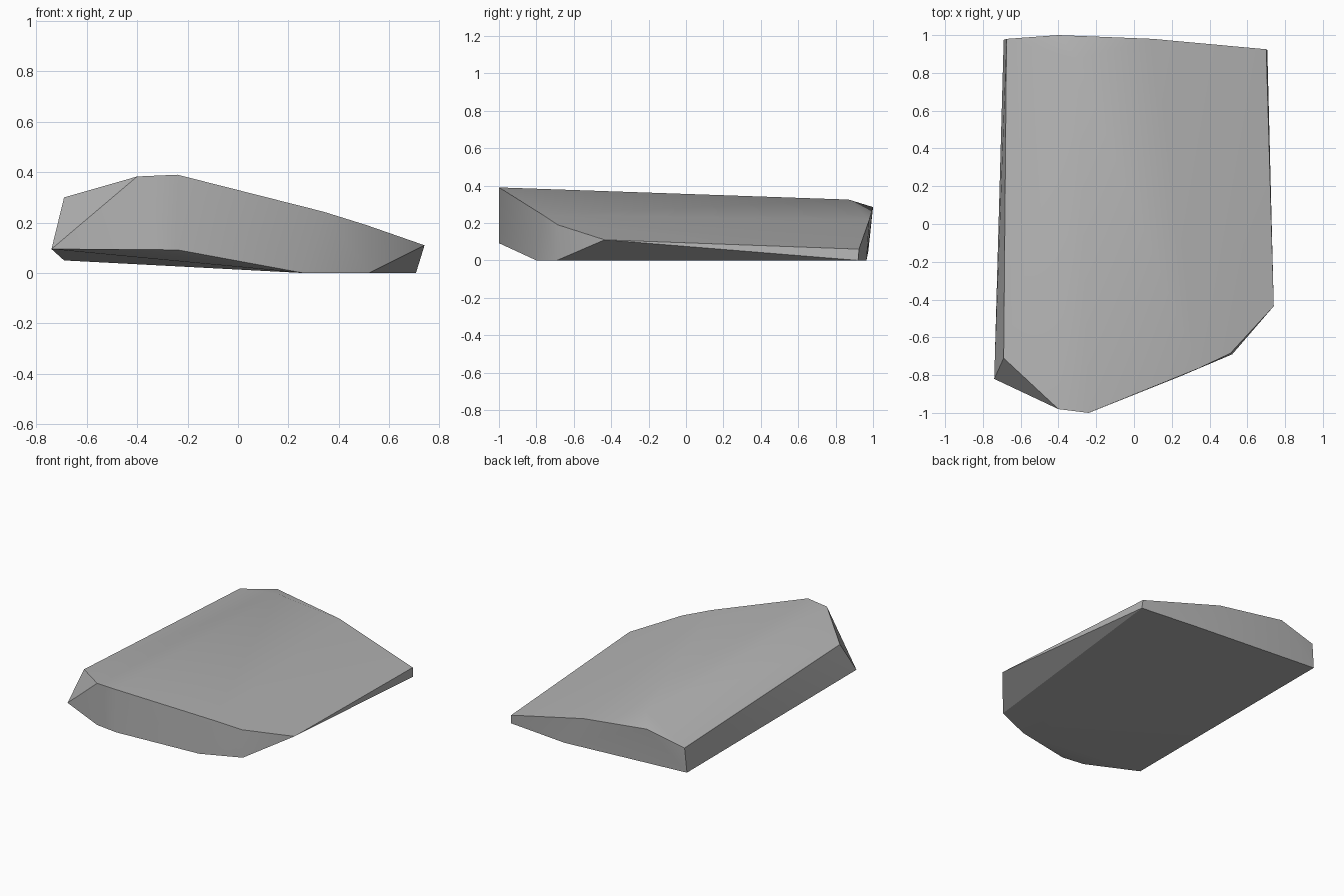
import bpy
import bmesh
import math

cube = bpy.data.objects.get("Cube")
if cube:
    bpy.data.objects.remove(cube, do_unlink=True)

# Single stone colour
stone = bpy.data.materials.new("stone grey")
stone.use_nodes = True
grey = (0.45, 0.45, 0.45, 1.0)
stone.diffuse_color = grey
stone.node_tree.nodes["Principled BSDF"].inputs["Base Color"].default_value = grey

# Chipped corners of the slab
top_front = [(-0.69, -0.71, 0.30), (-0.40, -0.98, 0.383), (-0.24, -1.0, 0.39),
             (0.34, -0.765, 0.243), (0.51, -0.685, 0.19), (0.74, -0.435, 0.11)]
top_back = [(0.70, 0.925, 0.06), (0.10, 0.98, 0.217), (-0.40, 1.0, 0.285),
            (-0.675, 0.98, 0.22), (-0.30, 0.87, 0.325)]
base_front = [(-0.74, -0.82, 0.095), (-0.40, -0.98, 0.093), (-0.24, -1.0, 0.092),
              (0.26, -0.80, 0.0), (0.52, -0.69, 0.0)]
base_back = [(0.706, 0.92, 0.0), (0.26, 0.965, 0.0), (-0.69, 0.975, 0.05)]

# Faceted slab wrapped around the corners
bm = bmesh.new()
for corner in top_front + top_back + base_front + base_back:
    bm.verts.new(corner)
hull = bmesh.ops.convex_hull(bm, input=bm.verts[:])
loose = [v for v in bm.verts if not v.link_faces]
bmesh.ops.delete(bm, geom=loose, context='VERTS')
bmesh.ops.recalc_face_normals(bm, faces=bm.faces[:])
mesh = bpy.data.meshes.new("rock_slab")
bm.to_mesh(mesh)
bm.free()
mesh.materials.append(stone)

slab = bpy.data.objects.new("rock_slab", mesh)
bpy.context.collection.objects.link(slab)

# Soft shading across shallow folds, crisp chipped edges
bpy.ops.object.select_all(action='DESELECT')
slab.select_set(True)
bpy.context.view_layer.objects.active = slab
bpy.ops.object.shade_smooth_by_angle(angle=math.radians(30))
